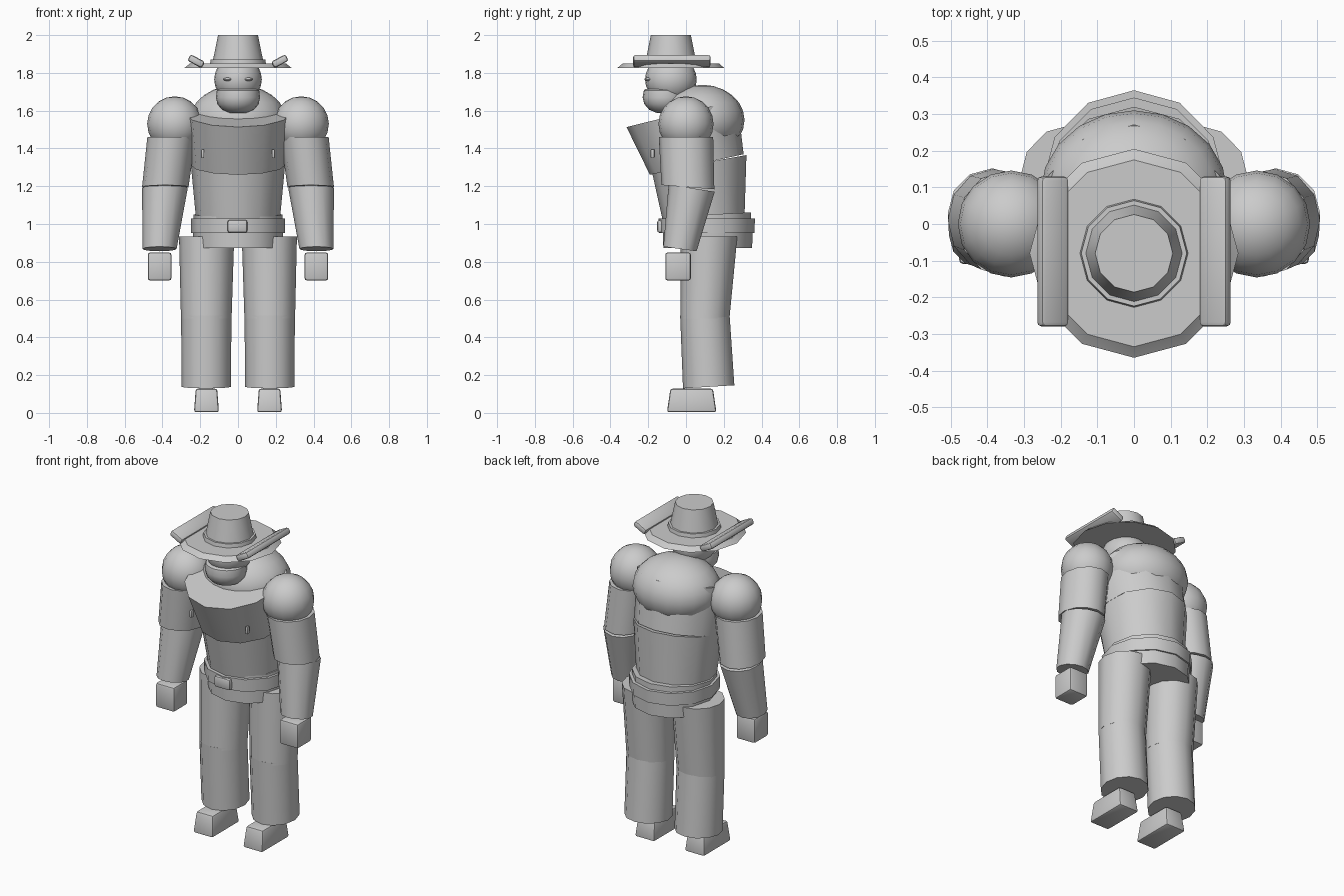
import bpy, bmesh, math
from mathutils import Matrix

if "Cube" in bpy.data.objects:
    bpy.data.objects.remove(bpy.data.objects["Cube"])

grey = bpy.data.materials.new("plain grey")
grey.diffuse_color = (0.6, 0.6, 0.6, 1)
grey.use_nodes = True
grey.node_tree.nodes["Principled BSDF"].inputs["Base Color"].default_value = grey.diffuse_color


def finish(name, bm, angle=40):
    bmesh.ops.recalc_face_normals(bm, faces=bm.faces)
    me = bpy.data.meshes.new(name)
    bm.to_mesh(me)
    bm.free()
    me.materials.append(grey)
    ob = bpy.data.objects.new(name, me)
    bpy.context.collection.objects.link(ob)
    bpy.ops.object.select_all(action='DESELECT')
    ob.select_set(True)
    bpy.context.view_layer.objects.active = ob
    bpy.ops.object.shade_smooth_by_angle(angle=math.radians(angle))
    return ob


def loft(name, rings, n=12):
    """Capped tube through oval rings (x, y, z, radius x, radius y, rise per y)."""
    bm = bmesh.new()
    loops = []
    for x, y, z, rx, ry, rise in rings:
        loop = []
        for i in range(n):
            a = 2 * math.pi * i / n
            dy = ry * math.cos(a)
            loop.append(bm.verts.new((x + rx * math.sin(a), y + dy, z + rise * dy)))
        loops.append(loop)
    for a, b in zip(loops, loops[1:]):
        for i in range(n):
            j = (i + 1) % n
            bm.faces.new((a[i], a[j], b[j], b[i]))
    bm.faces.new(loops[0])
    bm.faces.new(loops[-1])
    return finish(name, bm)


def ball(name, loc, size, u=20, v=12):
    bm = bmesh.new()
    bmesh.ops.create_uvsphere(bm, u_segments=u, v_segments=v, radius=1,
                              matrix=Matrix.Translation(loc) @ Matrix.Diagonal((*size, 1)))
    return finish(name, bm)


def block(name, loc, size, bevel=0.012, top=1.0, roll=0.0):
    """Rounded box, optionally narrower at the top and rolled about y."""
    bm = bmesh.new()
    bmesh.ops.create_cube(bm, size=1, matrix=Matrix.Diagonal((*size, 1)))
    for v in bm.verts:
        if v.co.z > 0:
            v.co.x *= top
            v.co.y *= top
    bmesh.ops.bevel(bm, geom=bm.edges[:], offset=bevel, segments=2,
                    profile=0.5, affect='EDGES')
    bm.transform(Matrix.Translation(loc) @ Matrix.Rotation(roll, 4, 'Y'))
    return finish(name, bm, 30)


# Hat
HY = -0.08
loft("hat_brim", [(0, HY, 1.825, .285, .285, 0), (0, HY, 1.835, .272, .272, 0),
                  (0, HY, 1.85, .255, .255, 0)])
loft("hat_band", [(0, HY, 1.848, .148, .148, 0), (0, HY, 1.872, .144, .144, 0)])
loft("hat_crown", [(0, HY, 1.865, .133, .133, 0), (0, HY, 2.0, .106, .106, 0)])

# Head, lower face and eyes
ball("head", (0, HY, 1.765), (.126, .137, .126))
loft("lower_face", [(0, -.115, 1.588, .045, .04, 0), (0, -.115, 1.605, .083, .08, 0),
                    (0, -.115, 1.635, .109, .106, 0), (0, -.115, 1.67, .117, .115, 0),
                    (0, -.115, 1.708, .112, .108, 0), (0, -.115, 1.714, .1, .098, 0)], 20)

# Torso, leaning forwards at the chest
ball("upper_back", (0, .085, 1.55), (.255, .225, .187))
loft("chest", [(0, .057, 1.315, .255, .248, .22), (0, -.022, 1.585, .278, .293, .245)])
loft("lower_torso", [(0, .095, 1.025, .222, .215, .1), (0, .07, 1.32, .25, .25, .18)])
loft("waist_band", [(0, .11, 1.015, .235, .235, 0), (0, .11, 1.05, .235, .235, .05)])
loft("belt", [(0, .11, .953, .248, .252, 0), (0, .11, 1.028, .25, .255, 0)])
block("belt_buckle", (-.003, -.135, .988), (.105, .035, .068))
loft("pelvis", [(0, .115, .873, .235, .235, 0), (0, .115, .965, .24, .238, 0)])

# Paired parts
for s, side in ((-1, "left"), (1, "right")):
    block(side + "_hat_roll", (s * .222, -.075, 1.862), (.085, .41, .038),
          roll=-s * math.radians(28))
    ball(side + "_eye", (s * .055, -.2, 1.766), (.022, .02, .009), 12, 8)
    block(side + "_chest_tab", (s * .187, -.177, 1.372), (.016, .02, .045), .004)
    ball(side + "_shoulder", (s * .335, 0, 1.53), (.146, .146, .146), 16, 10)
    loft(side + "_upper_arm", [(s * .385, .01, 1.195, .123, .14, -.08),
                               (s * .352, 0, 1.46, .128, .144, 0)])
    loft(side + "_forearm", [(s * .415, -.032, .868, .09, .088, -.14),
                             (s * .387, .03, 1.19, .121, .122, -.16)])
    block(side + "_hand", (s * .415, -.042, .775), (.125, .135, .148))
    loft(side + "_thigh", [(s * .168, .1, .5, .134, .13, 0),
                           (s * .166, .122, .935, .146, .15, 0)])
    loft(side + "_shin", [(s * .168, .12, .138, .131, .136, .06),
                          (s * .168, .1, .515, .133, .131, 0)])
    block(side + "_foot", (s * .167, .03, .066), (.132, .262, .125), .012, .86)
